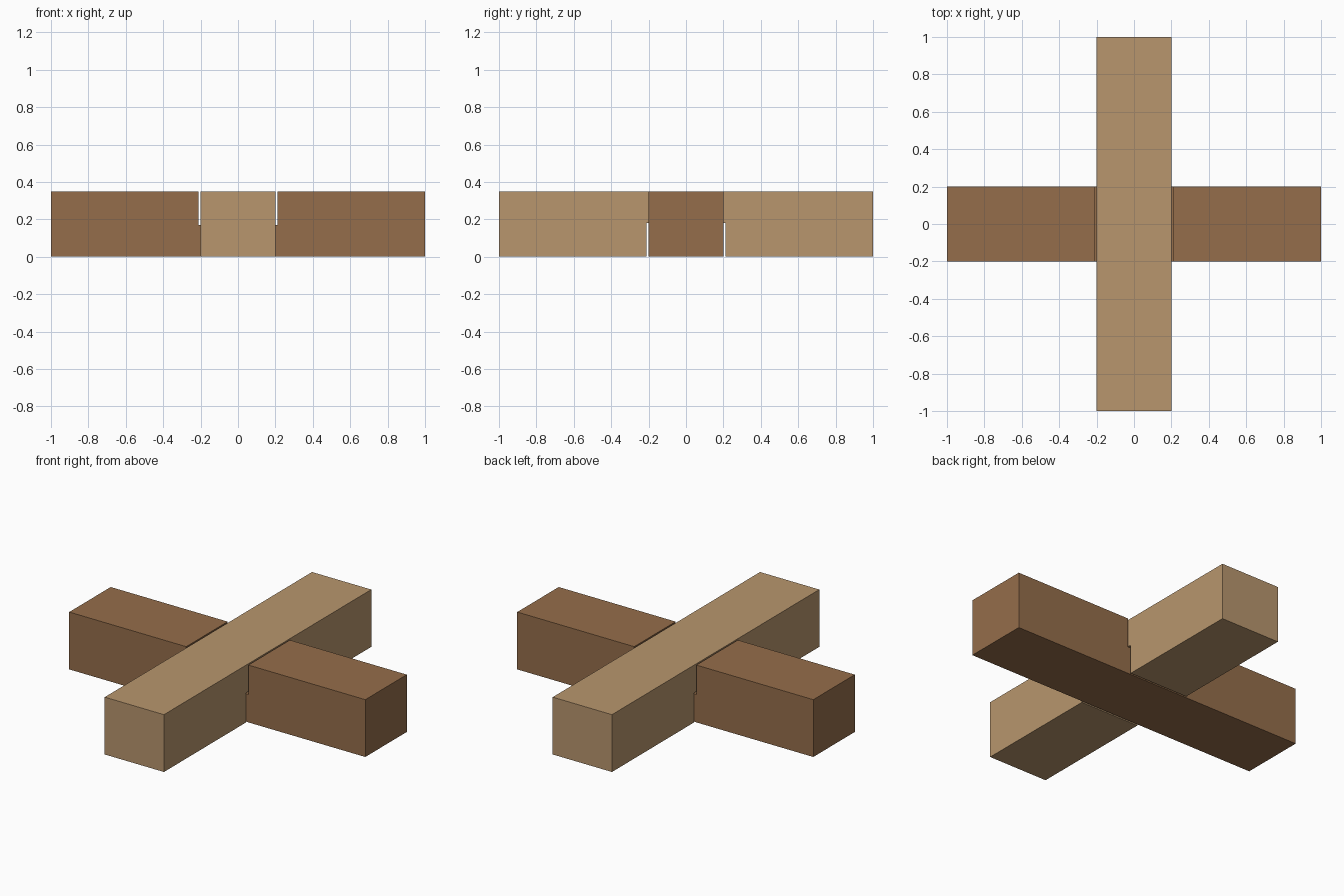
import bpy, bmesh
from mathutils import Matrix, Vector
from math import radians

if "Cube" in bpy.data.objects:
    bpy.data.objects.remove(bpy.data.objects["Cube"])

HALF_LENGTH, HALF_WIDTH, HEIGHT = 1.0, 0.2, 0.35
NOTCH_HALF = 0.21      # slot is slightly wider than the beam it receives
NOTCH_FLOOR = 0.17     # slot is slightly deeper than half the height


def notched_beam(name, color, upside_down=False, turn=0):
    """Side profile with a central top notch, extruded across the width."""
    profile = [(-HALF_LENGTH, 0), (HALF_LENGTH, 0),
               (HALF_LENGTH, HEIGHT), (NOTCH_HALF, HEIGHT),
               (NOTCH_HALF, NOTCH_FLOOR), (-NOTCH_HALF, NOTCH_FLOOR),
               (-NOTCH_HALF, HEIGHT), (-HALF_LENGTH, HEIGHT)]
    if upside_down:
        profile = [(x, HEIGHT - z) for x, z in profile]
    bm = bmesh.new()
    side = bm.faces.new([bm.verts.new((x, -HALF_WIDTH, z)) for x, z in profile])
    moved = bmesh.ops.extrude_face_region(bm, geom=[side], use_keep_orig=True)["geom"]
    bmesh.ops.translate(bm, vec=Vector((0, 2 * HALF_WIDTH, 0)),
                        verts=[g for g in moved if isinstance(g, bmesh.types.BMVert)])
    bmesh.ops.rotate(bm, cent=(0, 0, 0), verts=bm.verts,
                     matrix=Matrix.Rotation(radians(turn), 3, 'Z'))
    bmesh.ops.recalc_face_normals(bm, faces=bm.faces)
    mesh = bpy.data.meshes.new(name)
    bm.to_mesh(mesh)
    bm.free()
    material = bpy.data.materials.new(name + "_wood")
    material.diffuse_color = color
    material.use_nodes = True
    material.node_tree.nodes["Principled BSDF"].inputs["Base Color"].default_value = material.diffuse_color
    mesh.materials.append(material)
    obj = bpy.data.objects.new(name, mesh)
    bpy.context.collection.objects.link(obj)
    return obj


# Dark beam along x, notched on top
notched_beam("lower_beam", (0.30, 0.155, 0.07, 1))
# Light beam along y, notched underneath
notched_beam("upper_beam", (0.48, 0.305, 0.155, 1), upside_down=True, turn=90)
